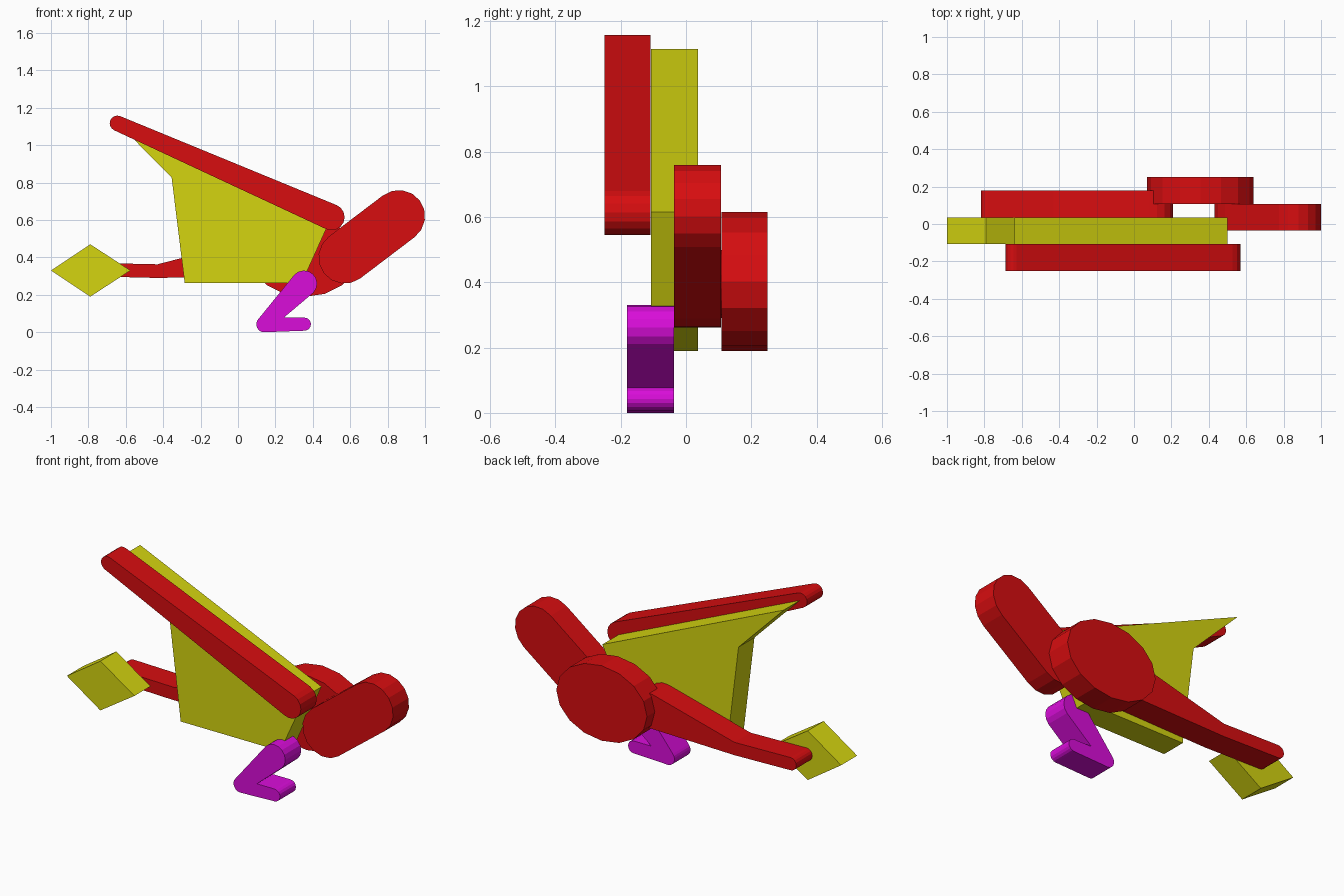
import bpy, bmesh, math

if "Cube" in bpy.data.objects:
    bpy.data.objects.remove(bpy.data.objects["Cube"])


def material(name, rgb):
    m = bpy.data.materials.new(name)
    m.diffuse_color = (*rgb, 1.0)
    m.use_nodes = True
    m.node_tree.nodes["Principled BSDF"].inputs["Base Color"].default_value = m.diffuse_color
    return m


RED = material("red", (0.68, 0.004, 0.005))
YELLOW = material("yellow", (0.66, 0.66, 0.005))
MAGENTA = material("magenta", (0.70, 0.004, 0.70))


def arc(cx, cz, r, start, end, steps=8, rz=None):
    """Points on a circular or elliptical arc, angles in degrees."""
    rz = rz or r
    pts = []
    for i in range(steps + 1):
        a = math.radians(start + (end - start) * i / steps)
        pts.append((cx + r * math.cos(a), cz + rz * math.sin(a)))
    return pts


def capsule(c0, r0, c1, r1):
    """Outline of a tapered bar with rounded ends, from c0 to c1."""
    dx, dz = c1[0] - c0[0], c1[1] - c0[1]
    a = math.degrees(math.atan2(dz, dx))
    t = 90 - math.degrees(math.asin((r0 - r1) / math.hypot(dx, dz)))
    return arc(*c1, r1, a - t, a + t) + arc(*c0, r0, a + t, a + 360 - t)


def slab(name, outline, y0, y1, mat):
    """Extrude an x-z outline from y0 to y1."""
    bm = bmesh.new()
    face = bm.faces.new([bm.verts.new((x, y0, z)) for x, z in outline])
    out = bmesh.ops.extrude_face_region(bm, geom=[face], use_keep_orig=True)
    moved = [g for g in out["geom"] if isinstance(g, bmesh.types.BMVert)]
    bmesh.ops.translate(bm, verts=moved, vec=(0, y1 - y0, 0))
    bmesh.ops.recalc_face_normals(bm, faces=bm.faces)
    mesh = bpy.data.meshes.new(name)
    bm.to_mesh(mesh)
    bm.free()
    mesh.materials.append(mat)
    obj = bpy.data.objects.new(name, mesh)
    bpy.context.collection.objects.link(obj)
    return obj


# Oval body at the back
slab("body", arc(0.355, 0.402, 0.285, 0, 337.5, 15, rz=0.213), 0.108, 0.25, RED)

# Neck and head in one rounded bar
slab("head", capsule((0.57, 0.40), 0.14, (0.86, 0.62), 0.14), -0.036, 0.107, RED)

# Tail: narrow tip, slight bend, thick root inside the body
tail = arc(-0.783, 0.335, 0.036, 90, 270) + [(-0.43, 0.29)]
tail += arc(0.11, 0.40, 0.10, -80, 105) + [(-0.43, 0.363)]
slab("tail", tail, 0.036, 0.18, RED)

# Diamond tail tip
slab("tail_tip", [(-1.0, 0.33), (-0.79, 0.19), (-0.575, 0.33), (-0.79, 0.47)],
     -0.107, 0.036, YELLOW)

# Wing membrane
slab("wing_membrane", [(-0.64, 1.115), (-0.355, 0.828), (-0.285, 0.262),
                       (0.34, 0.262), (0.50, 0.615)], -0.107, 0.036, YELLOW)

# Wing arm along the leading edge
slab("wing_arm", capsule((-0.645, 1.117), 0.041, (0.50, 0.615), 0.07),
     -0.25, -0.108, RED)

# Leg: hip, heel and toe in one bent outline
leg = arc(0.353, 0.26, 0.07, -45, 138) + arc(0.14, 0.042, 0.042, 138, 270)
leg += arc(0.355, 0.043, 0.035, -90, 90) + [(0.245, 0.078)]
slab("leg", leg, -0.18, -0.037, MAGENTA)
